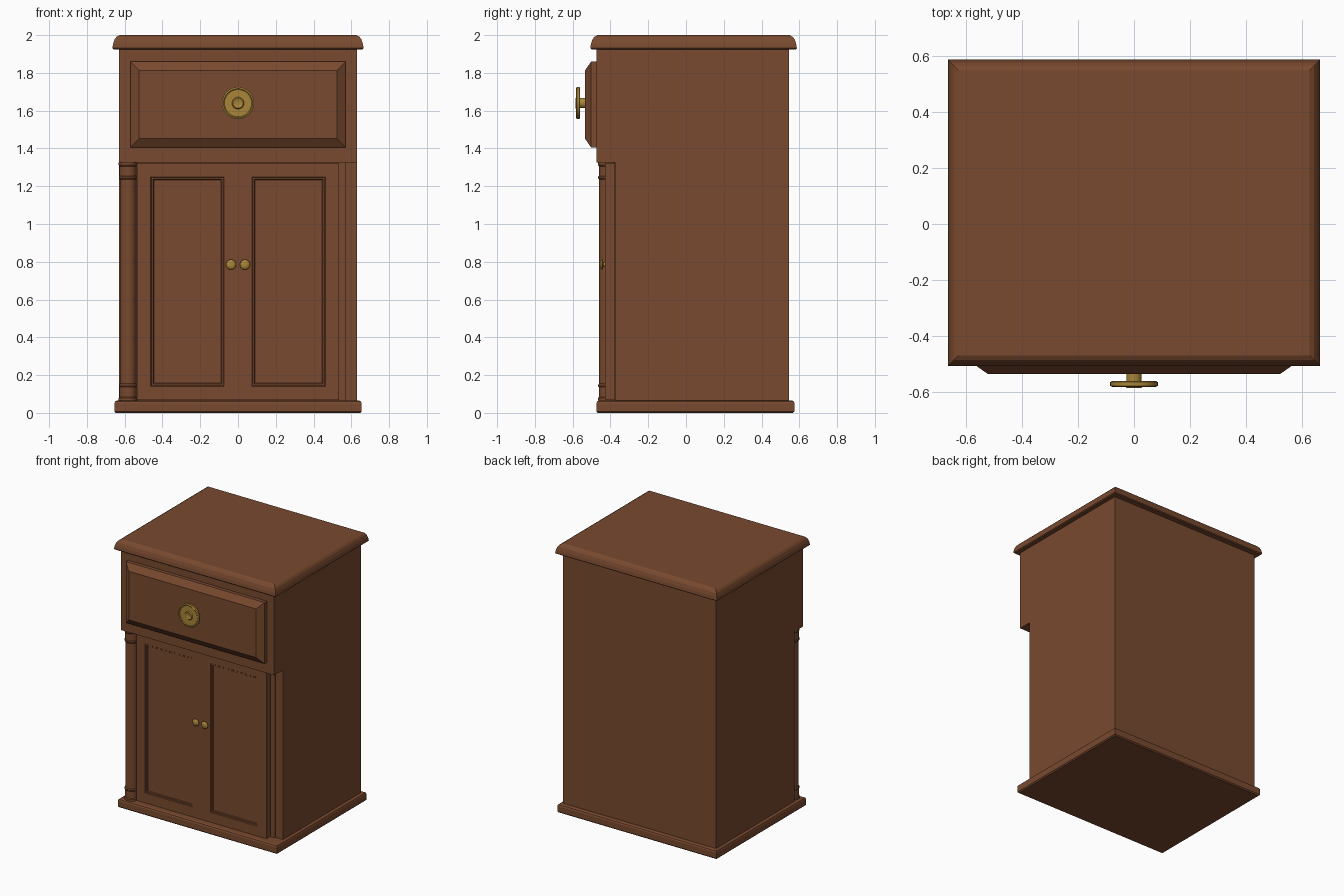
import bpy, bmesh, math
from mathutils import Matrix, Vector

if "Cube" in bpy.data.objects:
    bpy.data.objects.remove(bpy.data.objects["Cube"])


def material(name, rgb):
    m = bpy.data.materials.new(name)
    m.diffuse_color = (*rgb, 1)
    m.use_nodes = True
    m.node_tree.nodes["Principled BSDF"].inputs["Base Color"].default_value = m.diffuse_color
    return m


WOOD = material("brown_wood", (0.19, 0.067, 0.028))
BRASS = material("brass", (0.40, 0.235, 0.04))


def finish(bm, name, mat, smooth=None):
    bmesh.ops.recalc_face_normals(bm, faces=bm.faces)
    mesh = bpy.data.meshes.new(name)
    bm.to_mesh(mesh)
    bm.free()
    mesh.materials.append(mat)
    ob = bpy.data.objects.new(name, mesh)
    bpy.context.collection.objects.link(ob)
    if smooth:
        bpy.ops.object.select_all(action='DESELECT')
        bpy.context.view_layer.objects.active = ob
        ob.select_set(True)
        bpy.ops.object.shade_smooth_by_angle(angle=math.radians(smooth))
    return ob


def skin(bm, rings):
    """Join rings of verts into a capped solid."""
    n = len(rings[0])
    for a, b in zip(rings, rings[1:]):
        for i in range(n):
            j = (i + 1) % n
            bm.faces.new((a[i], a[j], b[j], b[i]))
    bm.faces.new(rings[0][::-1])
    bm.faces.new(rings[-1])


def stepped(name, rect, steps, axis='z', mat=WOOD):
    """Rectangle (u0,u1,v0,v1) shrunk by inset at each (inset, level)."""
    u0, u1, v0, v1 = rect
    bm = bmesh.new()
    rings = []
    for d, h in steps:
        pts = [(u0 + d, v0 + d), (u1 - d, v0 + d), (u1 - d, v1 - d), (u0 + d, v1 - d)]
        rings.append([bm.verts.new((u, v, h) if axis == 'z' else (u, h, v)) for u, v in pts])
    skin(bm, rings)
    return finish(bm, name, mat)


def lathe(name, profile, origin, axis='z', mat=WOOD, n=32):
    """Spin (radius, height); axis 'y' points the height to the front."""
    bm = bmesh.new()
    rings = [[bm.verts.new((r * math.cos(2 * math.pi * i / n), r * math.sin(2 * math.pi * i / n), h))
              for i in range(n)] for r, h in profile]
    skin(bm, rings)
    rot = Matrix.Rotation(math.radians(90), 4, 'X') if axis == 'y' else Matrix()
    bm.transform(Matrix.Translation(Vector(origin)) @ rot)
    return finish(bm, name, mat, 35)


# carcass: plinth, lower case, upper case, moulded top
plinth = stepped("plinth", (-0.655, 0.655, -0.475, 0.575),
                 [(0.008, 0), (0, 0.008), (0, 0.05), (0.004, 0.06), (0.012, 0.065)])
stepped("lower_case", (-0.63, 0.63, -0.372, 0.545), [(0, 0.065), (0, 1.325)])
stepped("front_frame", (-0.57, 0.57, 0.065, 1.325), [(0, -0.36), (0, -0.382)], 'y')
stepped("upper_case", (-0.63, 0.63, -0.475, 0.545), [(0, 1.325), (0, 1.93)])
stepped("top_board", (-0.665, 0.665, -0.507, 0.587),
        [(0.006, 1.925), (0, 1.931), (0.004, 1.955), (0.012, 1.978), (0.022, 1.991), (0.038, 2.0)])

# drawer front with chamfered edge
stepped("drawer_front", (-0.57, 0.57, 1.405, 1.86),
        [(0, -0.46), (0, -0.502), (0.047, -0.535)], 'y')
lathe("drawer_knob", [(0.027, 0), (0.027, 0.025), (0.08, 0.026), (0.085, 0.030), (0.085, 0.043),
                      (0.077, 0.047), (0.072, 0.043), (0.032, 0.043), (0.027, 0.050), (0.0245, 0.050),
                      (0.020, 0.047)],
      (0, -0.535, 1.64), 'y', BRASS)

# pair of panelled doors with knobs
for side, s in (("left", -1), ("right", 1)):
    a, b = sorted((s * 0.001, s * 0.535))
    stepped(side + "_door", (a, b, 0.068, 1.322),
            [(0, -0.375), (0, -0.430), (0.073, -0.430), (0.077, -0.424), (0.085, -0.424), (0.089, -0.418)], 'y')
    lathe(side + "_door_knob", [(0.012, 0), (0.012, 0.008), (0.024, 0.010), (0.027, 0.015),
                                (0.022, 0.021), (0.012, 0.025), (0.005, 0.025)],
          (s * 0.037, -0.430, 0.785), 'y', BRASS, 16)

# turned column, only on the left side
half = [(0.050, 0.065), (0.050, 0.078), (0.045, 0.085), (0.045, 0.136),
        (0.049, 0.140), (0.049, 0.148), (0.044, 0.155)]
column = half + [(r, 1.39 - z) for r, z in reversed(half)]
lathe("left_column", column, (-0.582, -0.416, 0))
